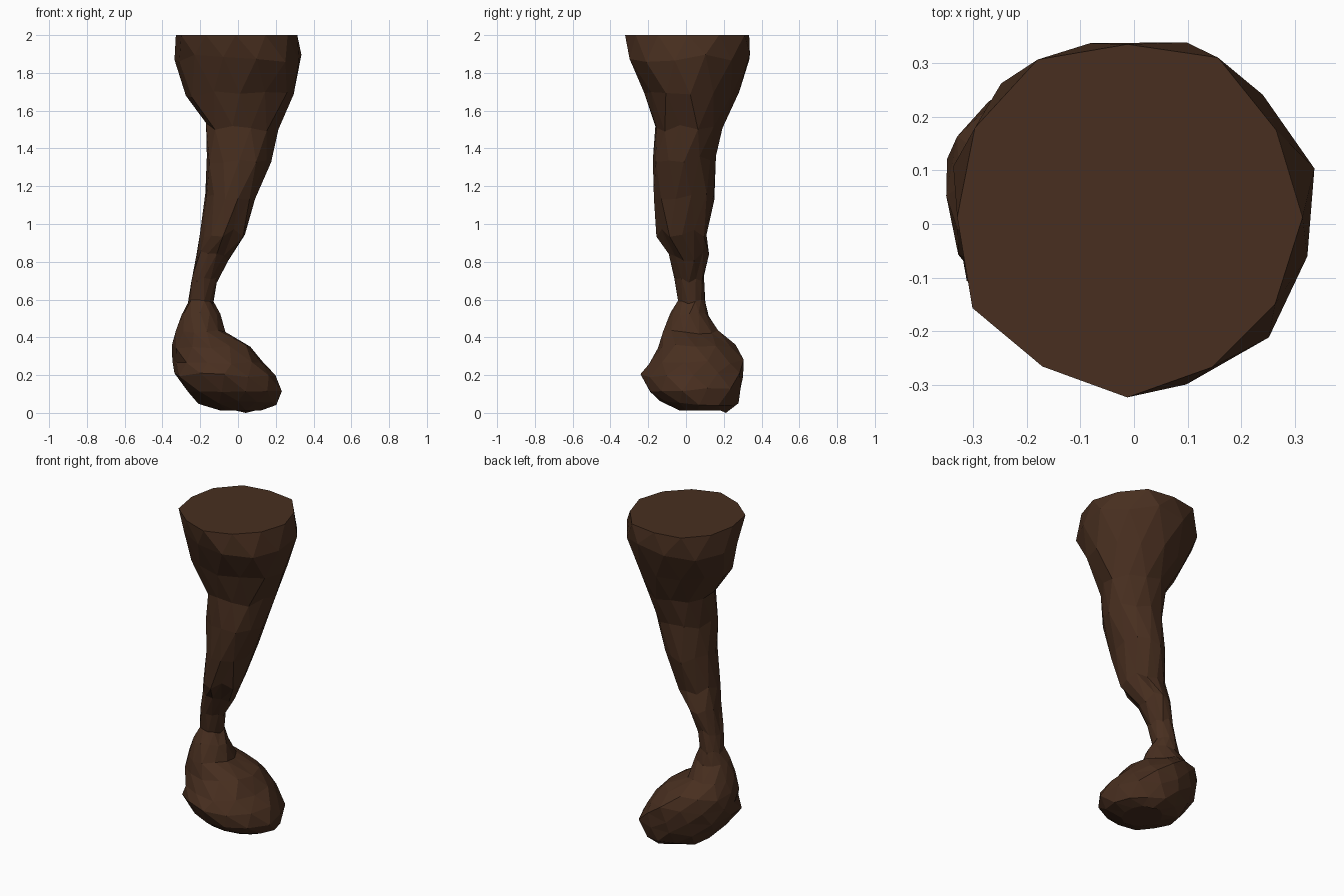
import bpy, bmesh, math, random

if "Cube" in bpy.data.objects:
    bpy.data.objects.remove(bpy.data.objects["Cube"])

random.seed(7)
SIDES = 12

# Cross-sections: height, x min, x max, y min, y max
LEG = [
    (2.00, -0.34, 0.315, -0.32, 0.345),
    (1.88, -0.33, 0.345, -0.30, 0.34),
    (1.69, -0.265, 0.285, -0.225, 0.27),
    (1.51, -0.17, 0.21, -0.168, 0.195),
    (1.34, -0.165, 0.18, -0.178, 0.155),
    (1.15, -0.17, 0.10, -0.178, 0.15),
    (0.95, -0.20, 0.04, -0.15, 0.11),
    (0.83, -0.22, -0.05, -0.09, 0.12),
    (0.70, -0.25, -0.11, -0.06, 0.09),
    (0.59, -0.265, -0.13, -0.04, 0.10),
    (0.52, -0.30, -0.10, -0.08, 0.115),
    (0.43, -0.33, -0.07, -0.12, 0.18),
    (0.35, -0.345, 0.06, -0.155, 0.26),
    (0.27, -0.34, 0.14, -0.195, 0.30),
    (0.20, -0.335, 0.19, -0.235, 0.31),
    (0.12, -0.275, 0.23, -0.205, 0.305),
    (0.05, -0.20, 0.20, -0.13, 0.27),
    (0.01, -0.09, 0.12, -0.03, 0.22),
]

bm = bmesh.new()
rings = []
for i, (z, x0, x1, y0, y1) in enumerate(LEG):
    cx, cy, rx, ry = (x0 + x1) / 2, (y0 + y1) / 2, (x1 - x0) / 2, (y1 - y0) / 2
    end = i in (0, len(LEG) - 1)
    ring = []
    for k in range(SIDES):
        a = 2 * math.pi * (k + 0.5 * (i % 2)) / SIDES
        r = 1.02 + random.uniform(-0.06, 0.05)
        dz = 0 if end else random.uniform(-0.025, 0.025) * (1 if z > 0.6 else 0.5)
        ring.append(bm.verts.new((cx + rx * r * math.cos(a), cy + ry * r * math.sin(a), z + dz)))
    rings.append(ring)

# Faceted skin: triangles between staggered rings
for i in range(len(rings) - 1):
    a, b = rings[i], rings[i + 1]
    for k in range(SIDES):
        n = (k + 1) % SIDES
        if i % 2 == 0:
            bm.faces.new((a[k], b[k], a[n]))
            bm.faces.new((a[n], b[k], b[n]))
        else:
            bm.faces.new((a[k], b[k], b[n]))
            bm.faces.new((a[k], b[n], a[n]))

# Flat cut at the thigh and closed sole
bm.faces.new(rings[0])
bm.faces.new(rings[-1])
bmesh.ops.recalc_face_normals(bm, faces=bm.faces)
low = min(v.co.z for v in bm.verts)
for v in rings[-1]:
    v.co.z = 0.012
min(rings[-1], key=lambda v: (v.co.x - 0.06) ** 2 + (v.co.y - 0.22) ** 2).co.z = 0

mesh = bpy.data.meshes.new("leg_and_foot")
bm.to_mesh(mesh)
bm.free()
leg = bpy.data.objects.new("leg_and_foot", mesh)
bpy.context.collection.objects.link(leg)

brown = bpy.data.materials.new("dark_brown")
brown.diffuse_color = (0.065, 0.028, 0.014, 1)
brown.use_nodes = True
brown.node_tree.nodes["Principled BSDF"].inputs["Base Color"].default_value = brown.diffuse_color
mesh.materials.append(brown)
